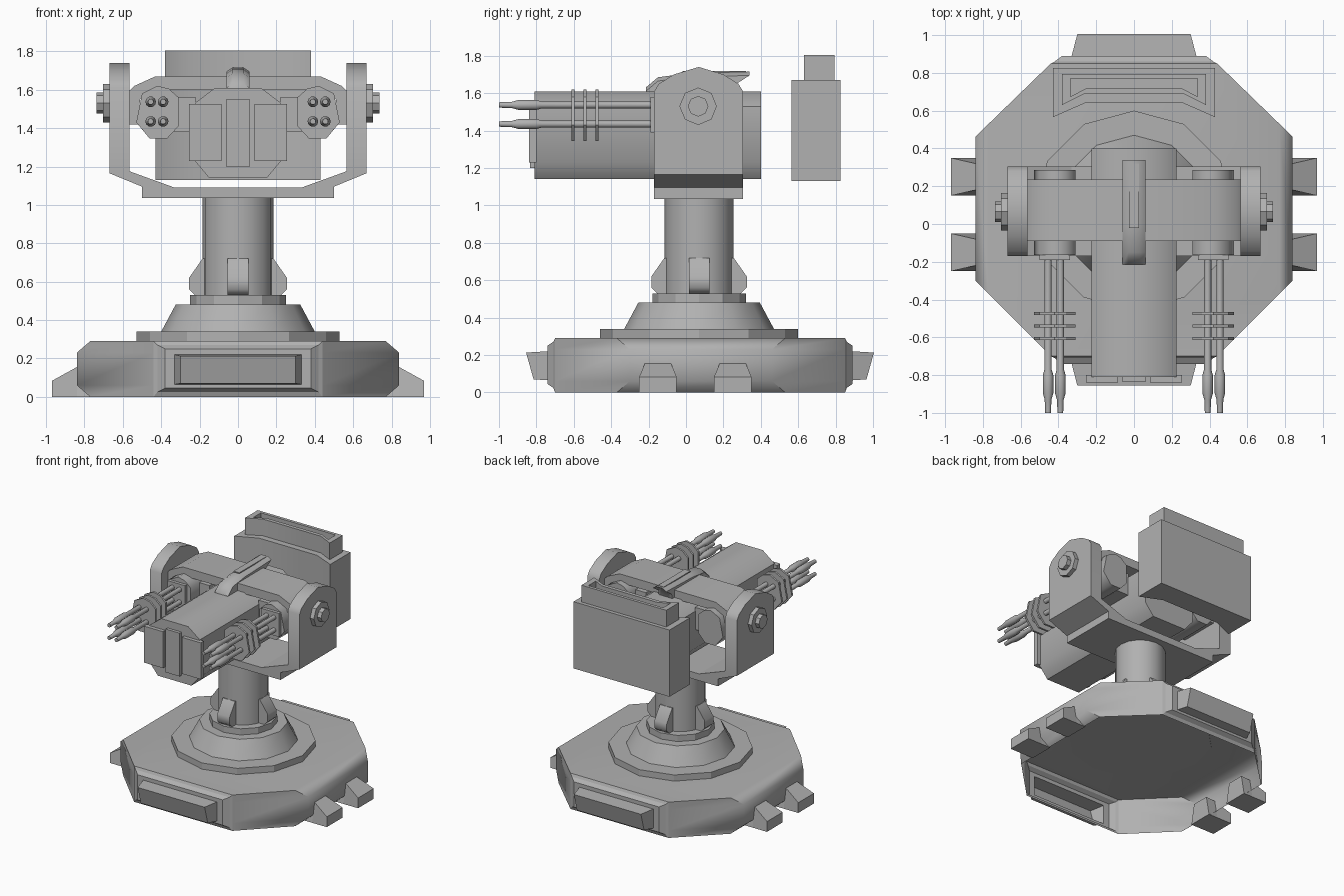
import bpy, bmesh, math

cube = bpy.data.objects.get("Cube")
if cube:
    bpy.data.objects.remove(cube, do_unlink=True)

grey = bpy.data.materials.new("plain_grey")
grey.use_nodes = True
GREY = (0.44, 0.44, 0.44, 1)
grey.diffuse_color = GREY
for node in grey.node_tree.nodes:
    if node.type == 'BSDF_PRINCIPLED':
        node.inputs["Base Color"].default_value = GREY

CY = 0.07          # y of the turning axis
PIVOT_Z = 1.53     # height of the tilt axis


def loft(name, rings, smooth=None, first_cap=True, open_sides=()):
    """Skin closed rings of 3D points and cap the ends."""
    bm = bmesh.new()
    loops = [[bm.verts.new(p) for p in ring] for ring in rings]
    n = len(loops[0])
    for a, b in zip(loops, loops[1:]):
        for i in range(n):
            if i not in open_sides:
                j = (i + 1) % n
                bm.faces.new((a[i], a[j], b[j], b[i]))
    if first_cap:
        bm.faces.new(loops[0])
    bm.faces.new(loops[-1])
    bmesh.ops.recalc_face_normals(bm, faces=bm.faces)
    mesh = bpy.data.meshes.new(name)
    bm.to_mesh(mesh)
    bm.free()
    mesh.materials.append(grey)
    obj = bpy.data.objects.new(name, mesh)
    bpy.context.collection.objects.link(obj)
    if smooth:
        bpy.ops.object.select_all(action='DESELECT')
        obj.select_set(True)
        bpy.context.view_layer.objects.active = obj
        bpy.ops.object.shade_smooth_by_angle(angle=math.radians(smooth))
    return obj


def place(p, axis, t):
    u, v = p
    return {'x': (t, u, v), 'y': (u, t, v), 'z': (u, v, t)}[axis]


def prism(name, pts, axis, a, b, smooth=None):
    return loft(name, [[place(p, axis, t) for p in pts] for t in (a, b)], smooth)


def box(name, x0, x1, y0, y1, z0, z1):
    return prism(name, rect(x0, x1, y0, y1), 'z', z0, z1)


def rect(x0, x1, y0, y1):
    return [(x0, y0), (x1, y0), (x1, y1), (x0, y1)]


def turned(name, centre, axis, profile, sides, smooth=None):
    """Round part from (radius, position) pairs along an axis."""
    rings = []
    for r, t in profile:
        pts = [(centre[0] + r * math.cos(math.tau * i / sides),
                centre[1] + r * math.sin(math.tau * i / sides)) for i in range(sides)]
        rings.append([place(p, axis, t) for p in pts])
    return loft(name, rings, smooth)


def sym(half):
    """Complete a right-hand outline by mirroring it across x = 0."""
    return half + [(-x, v) for x, v in reversed(half)]


# Base shell: eight sided, open underneath, left and right edges bevelled
rings = []
for x, z in ((0.77, 0), (0.84, 0.06), (0.84, 0.23), (0.77, 0.29)):
    d = 0.84 - x
    rings.append([(u, v, z) for u, v in sym(
        [(0.44, -0.70), (x, -0.30 - d), (x, 0.46 + d), (0.44, 0.85)])])
loft("base_shell", rings, 50, first_cap=False, open_sides=(3, 7))

# Hollow framed wedge closing the front and back of the base
for side, edge, s in (("front", -0.70, -1), ("back", 0.85, 1)):
    steps = [[(x, edge + s * out, z) for x, z in rect(-w, w, z0, z1)]
             for w, out, z0, z1 in ((0.44, 0, 0, 0.29), (0.42, 0.01, 0.025, 0.27),
                                    (0.38, 0.04, 0.045, 0.25), (0.33, 0.04, 0.065, 0.22))]
    steps.append([(x, edge + s * (0.115 if z < 0.1 else 0.155), z)
                  for x, z in rect(-0.30, 0.30, 0.07, 0.213)])
    loft(side + "_wedge", steps, first_cap=False)

# Feet on both sides, sloping down and widening outwards
for s in (1, -1):
    for y in (-0.15, 0.25):
        loft("foot", [[(s * x, y - 0.1, 0), (s * x, y + 0.1, 0),
                       (s * x, y + w, top), (s * x, y - w, top)]
                      for x, w, top in ((0.76, 0.07, 0.16), (0.84, 0.07, 0.155),
                                        (0.97, 0.1, 0.083))])

# Pedestal
C = (0, CY)
turned("base_ring", C, 'z', [(0.53, 0.285), (0.53, 0.34)], 12)
turned("pedestal_cone", C, 'z', [(0.40, 0.34), (0.325, 0.48)], 12, 35)
turned("collar", C, 'z', [(0.25, 0.475), (0.25, 0.53)], 12)
turned("column", C, 'z', [(0.185, 0.52), (0.185, 1.04)], 16, 35)
for i in range(4):
    fin = prism("column_fin", [(0.12, 0.53), (0.225, 0.53), (0.255, 0.56), (0.255, 0.62),
                               (0.185, 0.72), (0.12, 0.72)], 'y', -0.055, 0.055, 50)
    fin.location.y = CY
    fin.rotation_euler.z = i * math.pi / 2

# Yoke: cradle below, a rounded cheek and a pivot bolt on each side
prism("yoke_cradle", sym([(0.50, 1.035), (0.50, 1.095), (0.67, 1.165), (0.565, 1.175),
                          (0.33, 1.09)]), 'y', -0.17, 0.305)
cheek = [(-0.17, 1.165), (0.305, 1.165), (0.305, 1.61), (0.28, 1.65), (0.20, 1.70),
         (0.068, 1.74), (-0.065, 1.70), (-0.145, 1.65), (-0.17, 1.61)]
for s in (1, -1):
    prism("yoke_cheek", cheek, 'x', s * 0.565, s * 0.67, 50)
    turned("pivot_bolt", (0.065, PIVOT_Z), 'x',
           [(0.1, s * 0.66), (0.1, s * 0.703), (0.055, s * 0.703), (0.055, s * 0.737)], 8)

# Head: long body with front panels
prism("head_body", sym([(0.15, 1.14), (0.225, 1.23), (0.225, 1.53), (0.12, 1.61)]),
      'y', -0.81, 0.40, 40)
box("front_centre_panel", -0.063, 0.063, -0.835, -0.80, 1.20, 1.55)
for s in (1, -1):
    box("front_side_panel", *sorted((s * 0.085, s * 0.255)), -0.84, -0.80, 1.23, 1.525)

# Arched crossbar between the cheeks
prism("crossbar", sym([(0.40, 1.60), (0.51, 1.55), (0.51, 1.42), (0.57, 1.42),
                       (0.57, 1.59), (0.54, 1.62), (0.43, 1.67)]), 'y', -0.09, 0.235, 35)

# Crest on top of the head
crest = [(-0.215, 1.56), (-0.215, 1.61), (-0.15, 1.665), (0, 1.685),
         (0.34, 1.695), (0.27, 1.65), (0.25, 1.56)]
loft("crest", [[(x, y, z + (lift if z > 1.6 else 0)) for y, z in crest]
               for x, lift in ((-0.06, 0), (-0.03, 0.02), (0.03, 0.02), (0.06, 0))], 50)
box("crest_plate", -0.026, 0.026, -0.02, 0.32, 1.71, 1.718)

# Gun pods with four barrels each
pod = [(0.31, 1.41), (0.37, 1.345), (0.46, 1.345), (0.53, 1.43),
       (0.50, 1.58), (0.42, 1.62), (0.36, 1.605), (0.31, 1.56)]
barrel = [(0.019, -0.15), (0.019, -0.77), (0.028, -0.80), (0.028, -0.895),
          (0.018, -0.93), (0.015, -1.0)]
for s in (1, -1):
    outline = [(s * x, z) for x, z in pod]
    prism("gun_pod", outline, 'y', -0.165, 0.285, 55)
    box("pod_face", *sorted((s * 0.34, s * 0.50)), -0.19, -0.15, 1.39, 1.58)
    box("pod_bracket", *sorted((s * 0.22, s * 0.33)), -0.05, 0.20, 1.38, 1.56)
    for y in (-0.605, -0.54, -0.475):
        prism("barrel_clamp", outline, 'y', y - 0.008, y + 0.008)
    for x in (0.39, 0.455):
        for z in (1.435, 1.537):
            turned("gun_barrel", (s * x, z), 'y', barrel, 10, 40)

# Rear box with a notched front, and a slotted cap
prism("rear_box", sym([(0.26, 0.64), (0.43, 0.565), (0.43, 0.825)]), 'z', 1.13, 1.67, 35)
outer = sym([(0.26, 0.69), (0.38, 0.63), (0.38, 0.795)])
slot = sym([(0.25, 0.72), (0.335, 0.675), (0.335, 0.77)])
loft("rear_cap", [[(x, y, z) for x, y in pts] for pts, z in
                  ((outer, 1.67), (outer, 1.805), (slot, 1.805), (slot, 1.75))], 35)
